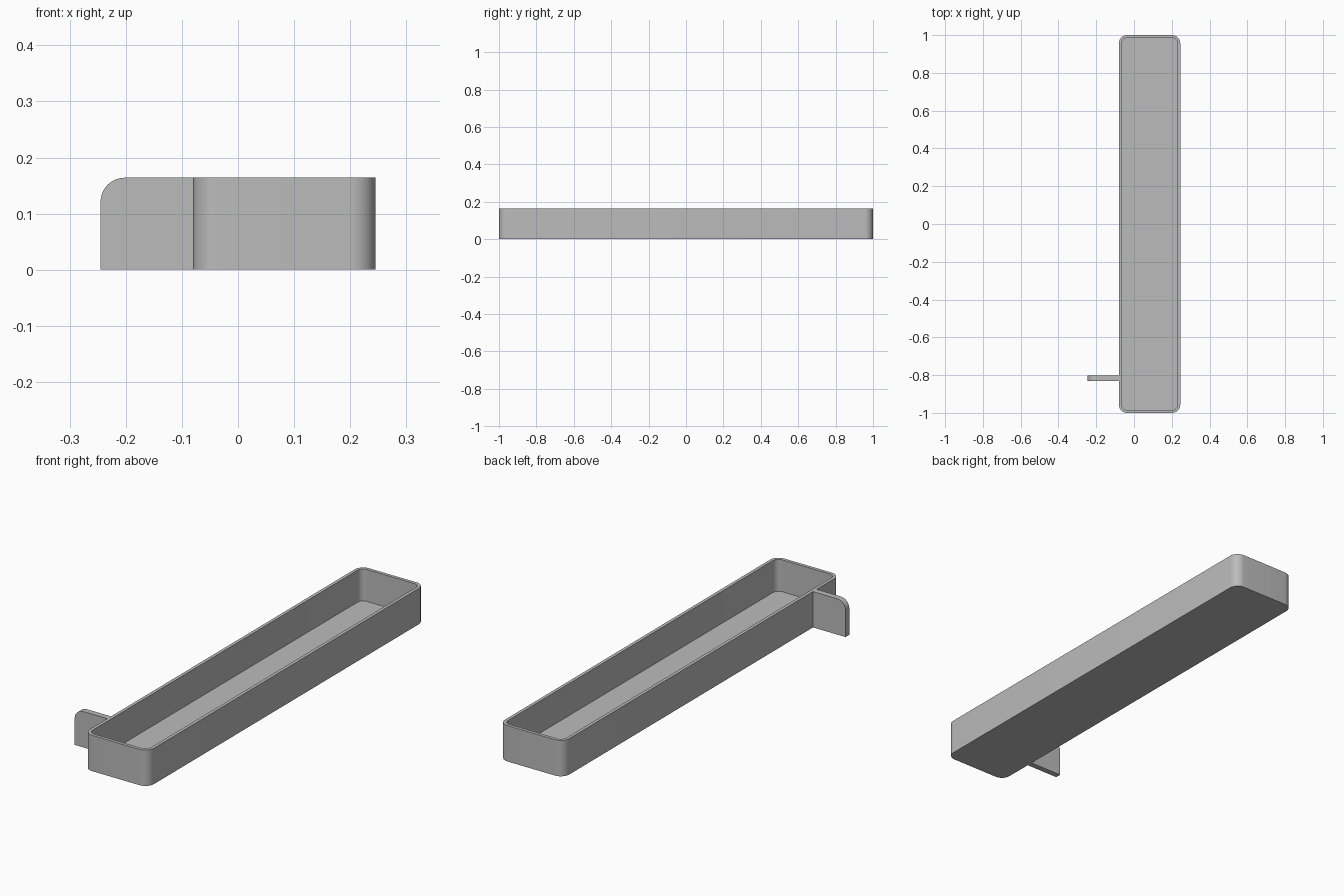
import bpy
import bmesh
from math import cos, sin, pi

default_cube = bpy.data.objects.get("Cube")
if default_cube:
    bpy.data.objects.remove(default_cube, do_unlink=True)

grey = bpy.data.materials.new("plain grey")
grey.use_nodes = True
colour = (0.5, 0.5, 0.5, 1)
grey.diffuse_color = colour
grey.node_tree.nodes["Principled BSDF"].inputs["Base Color"].default_value = colour

LEFT, RIGHT, END = -0.08, 0.245, 1.0
HEIGHT, WALL, FLOOR, RADIUS = 0.164, 0.015, 0.018, 0.043
STEPS = 10


def arc(cx, cy, radius, start):
    """Quarter circle, counter-clockwise from the start angle."""
    return [(cx + radius * cos(start + pi / 2 * i / STEPS),
             cy + radius * sin(start + pi / 2 * i / STEPS))
            for i in range(STEPS + 1)]


def rounded_outline(inset):
    """Tray footprint, shrunk evenly by the inset."""
    r = RADIUS - inset
    x0, x1, y = LEFT + RADIUS, RIGHT - RADIUS, END - RADIUS
    return (arc(x1, y, r, 0) + arc(x0, y, r, pi / 2)
            + arc(x0, -y, r, pi) + arc(x1, -y, r, 3 * pi / 2))


def finish(bm, name):
    bmesh.ops.recalc_face_normals(bm, faces=bm.faces)
    mesh = bpy.data.meshes.new(name)
    bm.to_mesh(mesh)
    bm.free()
    mesh.materials.append(grey)
    obj = bpy.data.objects.new(name, mesh)
    bpy.context.collection.objects.link(obj)
    bpy.ops.object.select_all(action='DESELECT')
    obj.select_set(True)
    bpy.context.view_layer.objects.active = obj
    bpy.ops.object.shade_smooth_by_angle(angle=pi / 6)
    return obj


# Tray: outer wall, rim, inner wall and floor as one lofted shell
bm = bmesh.new()
sections = [(0, 0), (0, HEIGHT), (WALL, HEIGHT), (WALL, FLOOR)]
rings = [[bm.verts.new((x, y, z)) for x, y in rounded_outline(inset)]
         for inset, z in sections]
for lower, upper in zip(rings, rings[1:]):
    for i in range(len(lower)):
        j = (i + 1) % len(lower)
        bm.faces.new((lower[i], lower[j], upper[j], upper[i]))
bm.faces.new(rings[0])
bm.faces.new(rings[-1])
finish(bm, "tray")

# Side tab: upright plate with one rounded upper corner
bm = bmesh.new()
tab_x, tab_front, tab_back = -0.245, -0.83, -0.803
join_x = LEFT + WALL / 2
profile = ([(tab_x, 0), (join_x, 0), (join_x, HEIGHT)]
           + arc(tab_x + RADIUS, HEIGHT - RADIUS, RADIUS, pi / 2))
plate = bm.faces.new([bm.verts.new((x, tab_front, z)) for x, z in profile])
extruded = bmesh.ops.extrude_face_region(bm, geom=[plate])
moved = [v for v in extruded["geom"] if isinstance(v, bmesh.types.BMVert)]
bmesh.ops.translate(bm, verts=moved, vec=(0, tab_back - tab_front, 0))
finish(bm, "side_tab")
